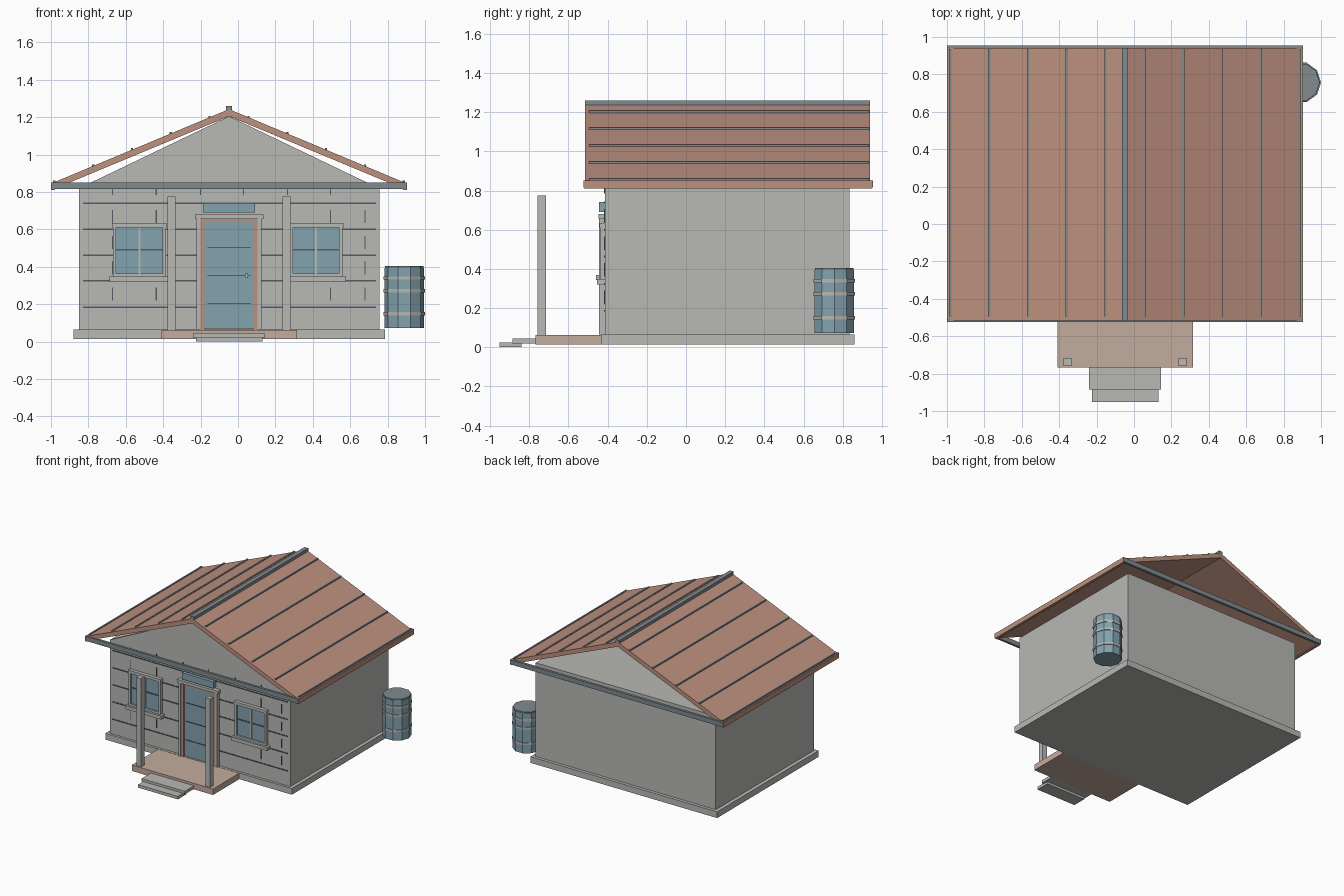
import bpy, bmesh, math

if "Cube" in bpy.data.objects:
    bpy.data.objects.remove(bpy.data.objects["Cube"])

def material(name, r, g, b):
    lin = lambda c: ((c / 255 + 0.055) / 1.055) ** 2.4
    m = bpy.data.materials.new(name)
    m.diffuse_color = (lin(r), lin(g), lin(b), 1)
    m.use_nodes = True
    m.node_tree.nodes["Principled BSDF"].inputs["Base Color"].default_value = m.diffuse_color
    return m

GRAY = material("pale_gray", 184, 184, 181)
BROWN = material("roof_brown", 190, 145, 127)
TAN = material("porch_tan", 196, 172, 157)
BLUE = material("dusty_blue", 132, 163, 176)
METAL = material("slate_metal", 128, 139, 143)
DARK = material("dark_seam", 84, 92, 96)

CX = -0.048        # house centre line
WALL_Y = -0.414    # front wall plane

def finish(bm, name, mat):
    bmesh.ops.recalc_face_normals(bm, faces=bm.faces[:])
    me = bpy.data.meshes.new(name)
    bm.to_mesh(me)
    bm.free()
    me.materials.append(mat)
    ob = bpy.data.objects.new(name, me)
    bpy.context.collection.objects.link(ob)
    return ob

def boxes(name, mat, *extents):
    """One object made of boxes given as (x0, x1, y0, y1, z0, z1)."""
    bm = bmesh.new()
    for x0, x1, y0, y1, z0, z1 in extents:
        vs = bmesh.ops.create_cube(bm, size=1)["verts"]
        for v in vs:
            v.co = (x1 if v.co.x > 0 else x0, y1 if v.co.y > 0 else y0, z1 if v.co.z > 0 else z0)
    return finish(bm, name, mat)

def prism(name, mat, profile, y0, y1):
    """Extrude an (x, z) profile along y."""
    bm = bmesh.new()
    near = [bm.verts.new((x, y0, z)) for x, z in profile]
    far = [bm.verts.new((x, y1, z)) for x, z in profile]
    bm.faces.new(near)
    bm.faces.new(far[::-1])
    for i in range(len(profile)):
        j = (i + 1) % len(profile)
        bm.faces.new((near[j], near[i], far[i], far[j]))
    return finish(bm, name, mat)

def on_wall(x0, x1, z0, z1, depth):
    return (x0, x1, WALL_Y - depth, WALL_Y + 0.003, z0, z1)

# Body
boxes("foundation", GRAY, (-0.88, 0.785, -0.434, 0.86, 0.015, 0.065))
boxes("walls", GRAY, (-0.85, 0.757, WALL_Y, 0.835, 0.065, 0.82))
prism("front_gable", GRAY, [(-0.85, 0.82), (0.754, 0.82), (CX, 1.205)], WALL_Y, WALL_Y + 0.02)

# Roof slopes with ribs
SLOPE = 0.418
PEAK = 1.243
for side, label in ((-1, "left"), (1, "right")):
    edge = CX + side * 0.95
    drop = 0.95 * SLOPE
    prism(label + "_roof", BROWN, [(edge, PEAK - drop), (CX, PEAK), (CX, PEAK - 0.038),
                                   (edge, PEAK - drop - 0.036)], -0.515, 0.94)
    boxes(label + "_eave_fascia", BROWN,
          tuple(sorted((edge - side * 0.02, edge + side * 0.001))) + (-0.521, 0.949, 0.81, 0.85))
    ribs = []
    for i in range(5):
        d = 0.104 + 0.2075 * i
        x, z = CX + side * d, PEAK - d * SLOPE
        ribs.append((x - 0.006, x + 0.006, -0.495, 0.935, z - 0.006, z + 0.008))
    boxes(label + "_roof_ribs", METAL, *ribs)
boxes("ridge_cap", METAL, (CX - 0.017, CX + 0.017, -0.515, 0.94, 1.222, 1.26))
boxes("gable_beams", METAL, (-0.999, 0.903, -0.524, -0.505, 0.815, 0.852),
      (-0.999, 0.903, 0.935, 0.955, 0.815, 0.852))

# Plank seams on the front wall
seams = [on_wall(-0.83, 0.737, z - 0.004, z + 0.004, 0.004) for z in (0.74, 0.6, 0.463, 0.325, 0.185)]
seams += [on_wall(x - 0.003, x + 0.003, 0.785, 0.815, 0.004)
          for x in (-0.67, -0.437, -0.2, 0.03, 0.265, 0.495)]
seams += [on_wall(x - 0.003, x + 0.003, z - 0.035, z + 0.035, 0.004)
          for x in (-0.67, -0.437, 0.495, 0.68) for z in (0.67, 0.53, 0.395, 0.255)]
boxes("plank_seams", DARK, *seams)

# Windows
for x, label in ((-0.527, "left"), (0.417, "right")):
    boxes(label + "_window_glass", BLUE, on_wall(x - 0.125, x + 0.125, 0.36, 0.612, 0.012))
    boxes(label + "_window_frame", GRAY,
          on_wall(x - 0.142, x - 0.124, 0.345, 0.612, 0.025),
          on_wall(x + 0.124, x + 0.142, 0.345, 0.612, 0.025),
          on_wall(x - 0.146, x + 0.146, 0.611, 0.634, 0.028),
          on_wall(x - 0.141, x + 0.141, 0.345, 0.365, 0.024),
          on_wall(x - 0.16, x + 0.16, 0.32, 0.348, 0.04))
    boxes(label + "_window_mullion", GRAY, on_wall(x - 0.006, x + 0.006, 0.362, 0.612, 0.018))
    boxes(label + "_window_bar", DARK, on_wall(x - 0.124, x + 0.124, 0.487, 0.496, 0.016))

# Door
boxes("door_panel", BLUE, on_wall(CX - 0.131, CX + 0.131, 0.07, 0.645, 0.016))
boxes("door_grooves", DARK, *[on_wall(CX - 0.115, CX + 0.115, z - 0.003, z + 0.003, 0.02)
                              for z in (0.203, 0.353, 0.503)])
boxes("door_frame", BROWN, on_wall(CX - 0.153, CX - 0.13, 0.065, 0.657, 0.024),
      on_wall(CX + 0.13, CX + 0.153, 0.065, 0.657, 0.024),
      on_wall(CX - 0.131, CX + 0.131, 0.643, 0.657, 0.023))
boxes("door_trim", GRAY, on_wall(CX - 0.173, CX - 0.152, 0.065, 0.657, 0.03),
      on_wall(CX + 0.152, CX + 0.173, 0.065, 0.657, 0.03),
      on_wall(CX - 0.183, CX + 0.183, 0.656, 0.68, 0.034))
boxes("door_handle", GRAY, (0.037, 0.053, -0.46, -0.425, 0.343, 0.368))
boxes("door_header_plate", BLUE, on_wall(CX - 0.14, CX + 0.14, 0.69, 0.742, 0.03))

# Porch, posts and steps
boxes("porch_floor", TAN, (-0.41, 0.315, -0.768, -0.432, 0.015, 0.063))
for x, label in ((-0.356, "left"), (0.26, "right")):
    boxes(label + "_porch_post", GRAY, (x - 0.021, x + 0.021, -0.758, -0.716, 0.062, 0.775))
boxes("upper_step", GRAY, (-0.24, 0.145, -0.886, -0.766, 0.019, 0.044))
boxes("lower_step", GRAY, (-0.225, 0.13, -0.952, -0.84, 0.0, 0.024))

# Ten-sided barrel with hoops, one corner on the x axis
def drum(name, mat, r, z0, z1):
    ring = [(0.889 + r * math.cos(math.tau * i / 10), 0.757 + r * math.sin(math.tau * i / 10))
            for i in range(10)]
    bm = bmesh.new()
    low = [bm.verts.new((x, y, z0)) for x, y in ring]
    high = [bm.verts.new((x, y, z1)) for x, y in ring]
    bm.faces.new(low[::-1])
    bm.faces.new(high)
    for i in range(10):
        j = (i + 1) % 10
        bm.faces.new((low[i], low[j], high[j], high[i]))
    return finish(bm, name, mat)

drum("barrel_body", BLUE, 0.106, 0.072, 0.394)
drum("barrel_lid", METAL, 0.104, 0.39, 0.405)
for i, z in enumerate((0.15, 0.273, 0.34)):
    drum("barrel_hoop_%d" % (i + 1), GRAY, 0.111, z - 0.009, z + 0.009)
